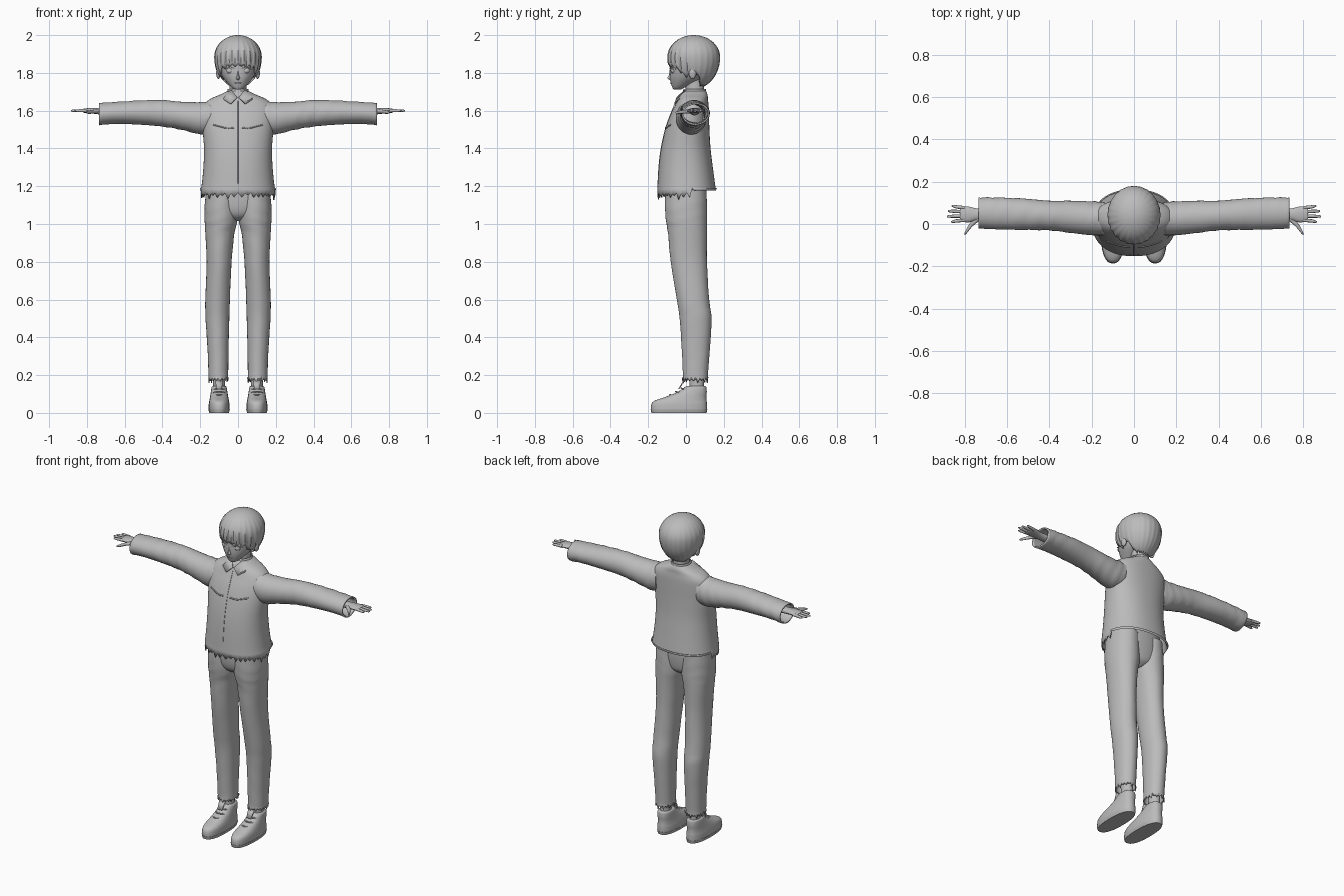
import bpy, bmesh, math, random
from mathutils import Vector

random.seed(4)
if "Cube" in bpy.data.objects:
    bpy.data.objects.remove(bpy.data.objects["Cube"])

grey = bpy.data.materials.new("plain_grey")
grey.use_nodes = True
GREY = (0.5, 0.5, 0.5, 1)
grey.diffuse_color = GREY
grey.node_tree.nodes["Principled BSDF"].inputs["Base Color"].default_value = GREY
SIDES = (("left", 1), ("right", -1))


def finish(name, bm, thick=0, angle=40):
    """Turn a bmesh into a smooth shaded object, optionally with thickness."""
    bmesh.ops.recalc_face_normals(bm, faces=bm.faces)
    mesh = bpy.data.meshes.new(name)
    bm.to_mesh(mesh)
    bm.free()
    mesh.materials.append(grey)
    ob = bpy.data.objects.new(name, mesh)
    bpy.context.collection.objects.link(ob)
    if thick:
        mod = ob.modifiers.new("thickness", 'SOLIDIFY')
        mod.thickness, mod.offset = thick, -1
    bpy.ops.object.select_all(action='DESELECT')
    ob.select_set(True)
    bpy.context.view_layer.objects.active = ob
    bpy.ops.object.shade_smooth_by_angle(angle=math.radians(angle))
    return ob


def smooth_path(rows, steps):
    """Catmull-Rom interpolation of rows of numbers."""
    out = []
    for i in range(len(rows) - 1):
        a, b, c, d = (rows[max(0, min(len(rows) - 1, i + k))] for k in (-1, 0, 1, 2))
        for s in range(steps):
            t = s / steps
            out.append([q + t / 2 * (r - p + t * (2 * p - 5 * q + 4 * r - s_ + t * (3 * (q - r) + s_ - p)))
                        for p, q, r, s_ in zip(a, b, c, d)])
    return out + [list(rows[-1])]


def loft(name, rings, axis='z', side=1, n=32, steps=4, power=2, crease=0,
         hem=None, wrinkle=0, caps=(True, True), thick=0):
    """Rings are (along axis, centre 1, centre 2, radius 1, radius 2)."""
    bm = bmesh.new()
    loops = []
    rows = smooth_path(rings, steps)
    for j, (t, c1, c2, r1, r2) in enumerate(rows):
        loop = []
        for i in range(n):
            a = math.tau * i / n
            c, s = math.cos(a), math.sin(a)
            k = 1 + crease * max(0, abs(s) - 0.9) * 10
            k += wrinkle * math.sin(j * 1.9 + 2 * math.sin(a * 2)) * (0.5 + 0.5 * math.sin(a + j * 0.3))
            u = c1 + k * r1 * math.copysign(abs(c) ** (2 / power), c)
            v = c2 + k * r2 * math.copysign(abs(s) ** (2 / power), s)
            co = Vector((u, v, t) if axis == 'z' else (t, u, v))
            if hem and j == len(rows) - 1:
                co.z = hem(co, i)
            co.x *= side
            loop.append(bm.verts.new(co))
        loops.append(loop)
    for lo, hi in zip(loops, loops[1:]):
        for i in range(n):
            bm.faces.new((lo[i], lo[(i + 1) % n], hi[(i + 1) % n], hi[i]))
    for wanted, loop in zip(caps, (loops[0], loops[-1])):
        if wanted:
            bm.faces.new(loop)
    return finish(name, bm, thick)


def ball(name, centre, size):
    bm = bmesh.new()
    bmesh.ops.create_uvsphere(bm, u_segments=16, v_segments=10, radius=1)
    for v in bm.verts:
        v.co = Vector(centre) + Vector(x * s for x, s in zip(v.co, size))
    return finish(name, bm)


def plate(name, points, thick=0.006):
    bm = bmesh.new()
    bm.faces.new([bm.verts.new(p) for p in points])
    return finish(name, bm, thick)


def seam(name, points, radius=0.0025):
    cu = bpy.data.curves.new(name, 'CURVE')
    cu.dimensions, cu.bevel_depth, cu.bevel_resolution = '3D', radius, 1
    sp = cu.splines.new('POLY')
    rows = smooth_path(points, 4)
    sp.points.add(len(rows) - 1)
    for p, co in zip(sp.points, rows):
        p.co = (*co, 1)
    cu.materials.append(grey)
    bpy.context.collection.objects.link(bpy.data.objects.new(name, cu))


# Head and neck
loft("head", [(1.712, 0, -.045, .016, .02), (1.722, 0, -.04, .033, .032), (1.75, 0, -.015, .06, .066),
              (1.78, 0, .01, .083, .096), (1.82, 0, .025, .1, .111), (1.87, 0, .03, .106, .114),
              (1.93, 0, .035, .09, .1), (1.97, 0, .04, .04, .05)], power=2.1)
loft("neck", [(1.62, 0, .045, .06, .055), (1.68, 0, .047, .046, .05), (1.79, 0, .045, .045, .05)])
loft("nose", [(1.762, 0, -.076, .006, .008), (1.772, 0, -.083, .01, .015), (1.79, 0, -.079, .006, .011),
              (1.815, 0, -.078, .003, .008)], n=12)
seam("mouth", [(-.018, -.078, 1.747), (0, -.082, 1.746), (.018, -.078, 1.747)], .002)
for label, s in SIDES:
    ball(label + "_ear", (s * .104, .035, 1.8), (.012, .02, .032))
    ball(label + "_eye", (s * .042, -.068, 1.812), (.02, .013, .016))
    seam(label + "_eyelid", [(s * .02, -.084, 1.822), (s * .042, -.081, 1.83), (s * .066, -.068, 1.82)])


# Hair: a ridged cap whose lower edge drops from the fringe to the nape
def hair_edge(front):
    keys = [(-1, 1.735), (-.5, 1.74), (-.15, 1.80), (.25, 1.79), (.5, 1.80), (.65, 1.835), (1, 1.85)]
    for (a, za), (b, zb) in zip(keys, keys[1:]):
        if front <= b:
            return za + (zb - za) * (front - a) / (b - a)
    return keys[-1][1]


bm = bmesh.new()
N, ROWS = 96, 16
columns = []
for i in range(N):
    a = math.tau * i / N
    front = -math.sin(a)
    jag = (0, .012, .028, .014)[i % 4] * (1 if front > .3 else .5) * random.uniform(.5, 1.2)
    drop = (1.885 - hair_edge(front) + jag) / .17
    end = math.pi / 2 + math.asin(max(-1, min(1, drop)))
    column = []
    for j in range(1, ROWS + 1):
        th = end * j / ROWS
        ridge = 1 + (.012 if front < .2 else .025) * math.cos(i * math.tau / 4) * (j / ROWS)
        r = math.sin(th) * ridge
        height = .115 if th < math.pi / 2 else .17
        column.append(bm.verts.new((.125 * r * math.cos(a), .042 + .138 * r * math.sin(a),
                                    1.885 + height * math.cos(th))))
    columns.append(column)
crown = bm.verts.new((0, .042, 2))
for i, column in enumerate(columns):
    other = columns[(i + 1) % N]
    bm.faces.new((crown, column[0], other[0]))
    for j in range(ROWS - 1):
        bm.faces.new((column[j], column[j + 1], other[j + 1], other[j]))
finish("hair", bm, .008, 30)


# Jacket with a ragged front hem and a plain back hem
def jacket_hem(co, i):
    if co.y > .03:
        return 1.19
    return 1.165 - (0, .035, .005, .022)[i % 4] * random.uniform(.6, 1.1)


loft("jacket", [(1.705, 0, .045, .055, .06), (1.685, 0, .042, .095, .072), (1.66, 0, .036, .15, .08),
                (1.625, 0, .03, .183, .09), (1.57, 0, .018, .19, .104), (1.5, 0, .007, .187, .117),
                (1.4, 0, -.001, .18, .131), (1.3, 0, -.001, .183, .143), (1.21, 0, .002, .192, .152),
                (1.18, 0, .003, .197, .155)],
     n=80, power=2.25, hem=jacket_hem, caps=(False, False), thick=.006)
seam("front_opening", [(0, -.053, 1.65), (0, -.086, 1.57), (0, -.11, 1.5), (0, -.132, 1.4),
                       (0, -.144, 1.3), (0, -.15, 1.18)], .002)
loft("collar_band", [(1.66, 0, .04, .075, .07), (1.69, 0, .043, .062, .064), (1.715, 0, .047, .054, .059)],
     caps=(False, False), thick=.005)
for label, s in SIDES:
    plate(label + "_collar_flap", [(s * .005, -.05, 1.672), (s * .04, -.062, 1.638), (s * .078, -.04, 1.662),
                                   (s * .062, .02, 1.70), (s * .035, -.01, 1.708)])
    seam(label + "_chest_fold", [(s * .02, -.108, 1.51), (s * .06, -.104, 1.508), (s * .1, -.092, 1.518),
                                 (s * .13, -.08, 1.525)], .004)

    # Sleeve, open at the cuff
    loft(label + "_sleeve", [(.14, .025, 1.565, .078, .085), (.2, .027, 1.56, .08, .085),
                             (.3, .034, 1.573, .076, .074), (.4, .04, 1.586, .07, .07),
                             (.52, .046, 1.59, .074, .064), (.65, .05, 1.588, .075, .058),
                             (.735, .052, 1.582, .073, .059)],
         'x', s, wrinkle=.025, steps=5, caps=(True, False), thick=.008)

    # Hand
    loft(label + "_palm", [(.68, .045, 1.595, .026, .02), (.74, .045, 1.598, .028, .017),
                           (.78, .045, 1.6, .037, .014), (.815, .047, 1.6, .036, .011),
                           (.822, .047, 1.6, .03, .007)], 'x', s, n=16)
    for finger, y, tip in (("index", .018, .865), ("middle", .038, .885),
                           ("ring", .058, .88), ("little", .077, .862)):
        spread = y + (y - .046) * .25
        loft(f"{label}_{finger}_finger", [(.80, y, 1.6, .008, .009), (.84, (y + spread) / 2, 1.6, .008, .008),
                                          (tip - .008, spread, 1.6, .006, .006), (tip, spread, 1.6, .002, .002)],
             'x', s, n=10, steps=2)
    loft(label + "_thumb", [(.735, .03, 1.597, .018, .012), (.765, .002, 1.595, .015, .01),
                            (.787, -.027, 1.592, .013, .009), (.802, -.05, 1.59, .005, .005)],
         'x', s, n=12)

    # Trouser leg with a pressed crease and a ragged hem
    loft(label + "_trouser_leg", [(1.2, .086, .0, .082, .105), (1.1, .088, .0, .088, .108),
                                  (1.02, .09, .003, .087, .106), (.95, .096, .008, .077, .1),
                                  (.8, .1, .015, .066, .093), (.6, .108, .037, .065, .083),
                                  (.5, .109, .051, .063, .082), (.35, .106, .052, .056, .073),
                                  (.2, .104, .05, .052, .064), (.18, .104, .05, .053, .066)],
         side=s, n=40, power=2.2, crease=.03, wrinkle=.01, caps=(True, False), thick=.005,
         hem=lambda co, i: .19 - (0, .028, .006, .018)[i % 4] * random.uniform(.6, 1.2))

    # Ankle, shoe, tongue and laces
    loft(label + "_ankle", [(.06, .1, .055, .034, .042), (.14, .1, .057, .031, .038),
                            (.3, .102, .055, .036, .042)], side=s, n=20)
    loft(label + "_shoe", [(.0, .1, -.037, .05, .144), (.012, .1, -.037, .055, .148),
                           (.045, .1, -.036, .055, .147), (.065, .1, -.028, .052, .137),
                           (.085, .1, .0, .048, .108), (.11, .1, .032, .044, .078),
                           (.135, .1, .05, .04, .058), (.142, .1, .052, .034, .05)],
         side=s, power=2.4)
    loft(label + "_sole", [(.0, .1, -.037, .052, .146), (.018, .1, -.037, .057, .15)],
         side=s, power=2.4, steps=1)
    plate(label + "_tongue", [(s * .085, -.035, .125), (s * .115, -.035, .125), (s * .12, -.008, .17),
                              (s * .08, -.008, .17)])
    for k in range(3):
        y, z = -.085 + k * .03, .096 + k * .017
        seam(f"{label}_lace_{k + 1}", [(s * .07, y + .02, z - .006), (s * .1, y, z), (s * .13, y + .02, z - .006)], .004)

# Trouser seat joining the legs
loft("trouser_seat", [(1.24, 0, .0, .165, .105), (1.15, 0, .0, .17, .106), (1.08, 0, .0, .155, .1),
                      (1.04, 0, .003, .1, .085), (1.015, 0, .005, .03, .05)], n=40, power=2.2)
